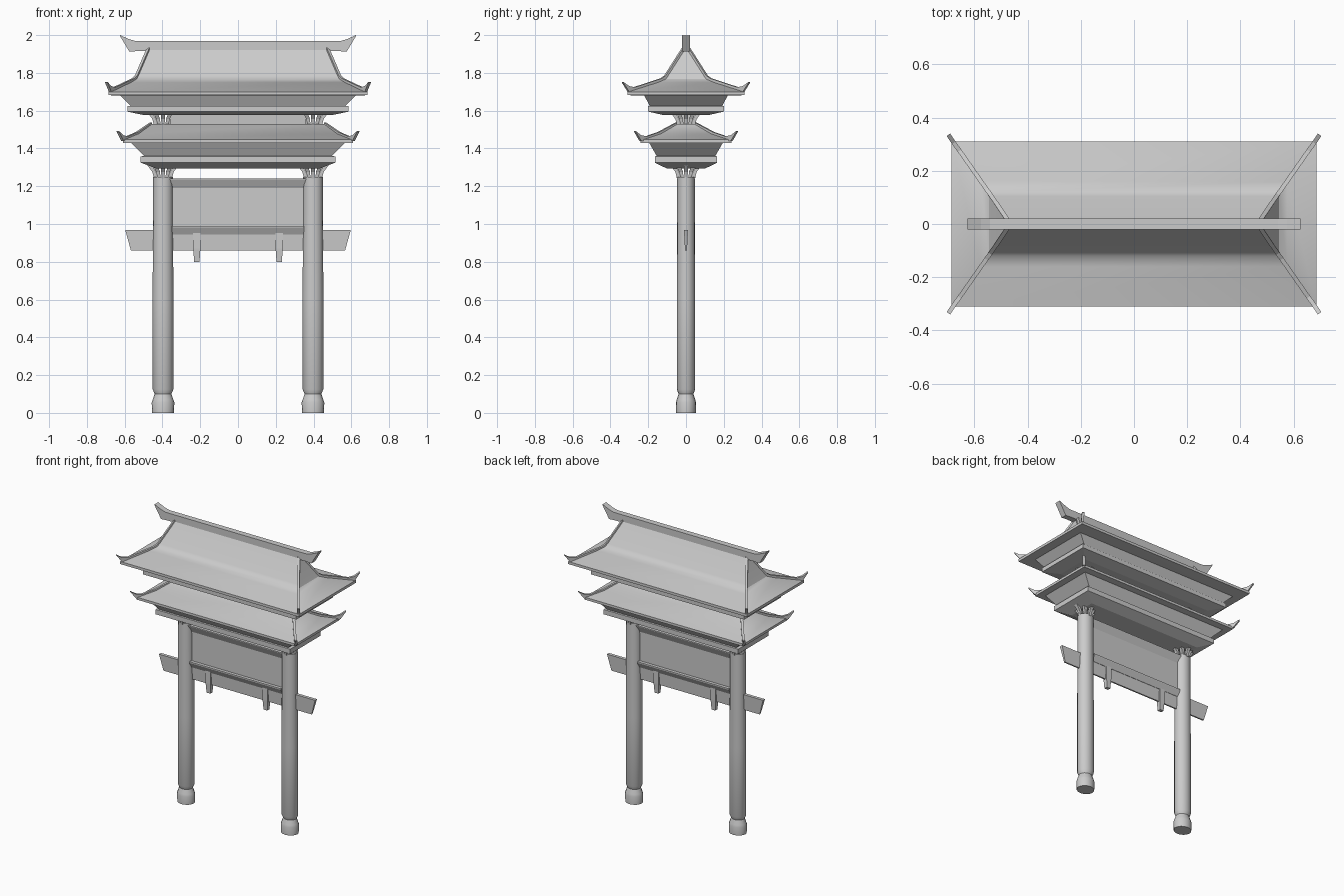
import bpy, bmesh
from math import radians, cos, sin, pi
from mathutils import Vector

cube = bpy.data.objects.get("Cube")
if cube:
    bpy.data.objects.remove(cube)

stone = bpy.data.materials.new("plain_grey")
stone.use_nodes = True
GREY = (0.6, 0.6, 0.6, 1)
stone.diffuse_color = GREY
stone.node_tree.nodes["Principled BSDF"].inputs["Base Color"].default_value = GREY


def loft(name, sections, smooth=0):
    """Skin a row of equal-length loops and cap both ends."""
    bm = bmesh.new()
    loops = [[bm.verts.new(p) for p in s] for s in sections]
    n = len(loops[0])
    for a, b in zip(loops, loops[1:]):
        for i in range(n):
            j = (i + 1) % n
            bm.faces.new((a[i], a[j], b[j], b[i]))
    bm.faces.new(loops[0])
    bm.faces.new(loops[-1])
    bmesh.ops.recalc_face_normals(bm, faces=bm.faces)
    mesh = bpy.data.meshes.new(name)
    bm.to_mesh(mesh)
    bm.free()
    mesh.materials.append(stone)
    obj = bpy.data.objects.new(name, mesh)
    bpy.context.collection.objects.link(obj)
    if smooth:
        bpy.ops.object.select_all(action='DESELECT')
        obj.select_set(True)
        bpy.context.view_layer.objects.active = obj
        bpy.ops.object.shade_smooth_by_angle(angle=radians(smooth))
    return obj


def rect(x, y, z, cx=0, cy=0):
    return [(cx + sx * x, cy + sy * y, z)
            for sx, sy in ((-1, -1), (1, -1), (1, 1), (-1, 1))]


def tiers(name, rings, cx=0, smooth=0):
    """Stack of rectangles given as half width, half depth, height."""
    return loft(name, [rect(x, y, z, cx) for x, y, z in rings], smooth)


def hip_ridges(name, path):
    """Thin upswept ridge strips on the four corners of a roof."""
    for sx, lx in ((1, "left"), (-1, "right")):
        for sy, ly in ((1, "back"), (-1, "front")):
            pts = [(Vector((x * sx, y * sy, z)), h) for x, y, z, h in path]
            d = pts[-1][0] - pts[0][0]
            side = Vector((-d.y, d.x, 0)).normalized() * 0.008
            secs = []
            for p, h in pts:
                low = p - Vector((0, 0, h))
                secs.append([p - side, p + side, low + side, low - side])
            loft(f"{name}_{ly}_{lx}", secs)


def brackets(name, cx, z0, z1):
    """Flared prongs fanning out between a support and the soffit above."""
    for k in range(8):
        a = k * pi / 4
        r0, r1 = (0.03, 0.058) if k % 2 else (0.04, 0.07)
        secs = [rect(w, w, z, cx + r * cos(a), r * sin(a))
                for w, r, z in ((0.008, r0, z0), (0.010, r0 + 0.006, (z0 + z1) / 2),
                                (0.012, r1, z1))]
        loft(f"{name}_{k + 1}", secs)


# Columns with turned feet, and their bracket clusters
FOOT = ((0.058, 0), (0.060, 0.055), (0.055, 0.07), (0.044, 0.10),
        (0.055, 0.125), (0.055, 0.6), (0.052, 1.25))
for s, side in ((1, "left"), (-1, "right")):
    cx = 0.397 * s
    loft("column_" + side,
         [[(cx + r * cos(i * pi / 8), 0.89 * r * sin(i * pi / 8), z) for i in range(16)]
          for r, z in FOOT], 35)
    brackets("lower_bracket_" + side, cx, 1.24, 1.31)
    brackets("upper_bracket_" + side, cx, 1.52, 1.59)
    # Wedge peg hanging through the cross beam
    tiers("peg_" + side, ((0.014, 0.012, 0.80), (0.019, 0.016, 0.87),
                          (0.019, 0.016, 0.955)), 0.218 * s)

# Cross beam with slanted ends
tiers("cross_beam", ((0.567, 0.005, 0.86), (0.597, 0.011, 0.968)))

# Panel between the columns with flared rails
tiers("panel", ((0.36, 0.010, 0.97), (0.36, 0.010, 1.22)))
tiers("panel_top_rail", ((0.36, 0.010, 1.19), (0.36, 0.032, 1.235), (0.36, 0.032, 1.24)))
tiers("panel_bottom_rail", ((0.35, 0.012, 0.945), (0.35, 0.032, 0.982), (0.35, 0.032, 0.99)))

# Lower roof: stepped soffit and hipped top
tiers("lower_soffit", ((0.43, 0.10, 1.293), (0.515, 0.165, 1.325), (0.515, 0.165, 1.358),
                       (0.495, 0.155, 1.36), (0.565, 0.195, 1.43)))
tiers("lower_roof", ((0.565, 0.195, 1.428), (0.608, 0.24, 1.43), (0.608, 0.24, 1.447),
                     (0.535, 0.145, 1.478), (0.465, 0.055, 1.53)), smooth=32)
hip_ridges("lower_hip", ((0.462, 0.052, 1.537, 0.02), (0.535, 0.145, 1.487, 0.02),
                         (0.588, 0.212, 1.464, 0.025), (0.612, 0.242, 1.470, 0.03),
                         (0.636, 0.27, 1.492, 0.004)))

# Beam between the roofs
tiers("middle_beam", ((0.36, 0.02, 1.52), (0.36, 0.025, 1.59)))

# Upper roof: stepped soffit, skirt and steep gable
tiers("upper_soffit", ((0.50, 0.12, 1.577), (0.585, 0.20, 1.595), (0.585, 0.20, 1.624),
                       (0.568, 0.192, 1.626), (0.625, 0.222, 1.682)))
tiers("upper_roof", ((0.625, 0.222, 1.68), (0.685, 0.31, 1.682), (0.685, 0.31, 1.70),
                     (0.575, 0.16, 1.75), (0.545, 0.12, 1.768), (0.535, 0.105, 1.788),
                     (0.475, 0.015, 1.93)), smooth=32)
hip_ridges("upper_hip", ((0.473, 0.013, 1.94, 0.02), (0.540, 0.112, 1.785, 0.02),
                         (0.555, 0.132, 1.771, 0.02), (0.655, 0.275, 1.724, 0.025),
                         (0.677, 0.305, 1.730, 0.03), (0.697, 0.335, 1.752, 0.004)))

# Crowning ridge with upturned ends
CROWN = ((-0.625, 2.0, 1.995), (-0.575, 1.978, 1.912), (-0.54, 1.968, 1.915),
         (0.54, 1.968, 1.915), (0.575, 1.978, 1.912), (0.625, 2.0, 1.995))
loft("crown_ridge", [[(x, -0.02, lo), (x, 0.02, lo), (x, 0.02, hi), (x, -0.02, hi)]
                     for x, hi, lo in CROWN])
